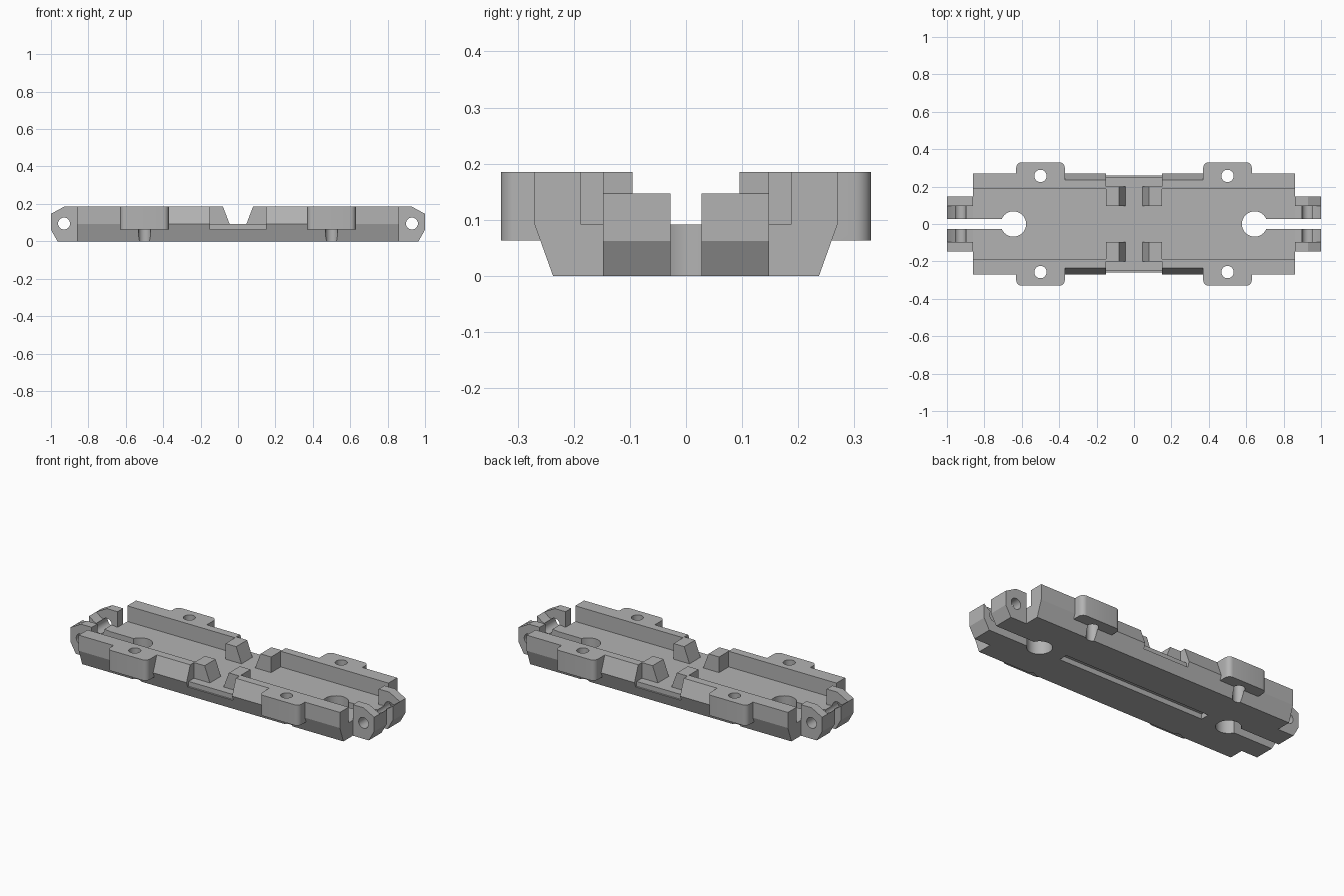
import bpy, bmesh, math

if "Cube" in bpy.data.objects:
    bpy.data.objects.remove(bpy.data.objects["Cube"])

grey = bpy.data.materials.new("plain grey")
grey.use_nodes = True
COLOUR = (0.45, 0.45, 0.45, 1)
grey.diffuse_color = COLOUR
grey.node_tree.nodes["Principled BSDF"].inputs["Base Color"].default_value = COLOUR

SIDES = [(sx, sy) for sx in (1, -1) for sy in (1, -1)]
FLOOR, TOP, EAR_Z = 0.092, 0.185, 0.063


def prism(name, outline, axis, lo, hi, sx=1, sy=1):
    """Extrude a 2D outline along an axis; sx and sy mirror the result."""
    place = {"x": lambda a, b, c: (c, a, b),
             "y": lambda a, b, c: (a, c, b),
             "z": lambda a, b, c: (a, b, c)}[axis]
    bm = bmesh.new()
    rings = []
    for c in (lo, hi):
        points = [place(a, b, c) for a, b in outline]
        rings.append([bm.verts.new((x * sx, y * sy, z)) for x, y, z in points])
    for ring in rings:
        bm.faces.new(ring)
    n = len(outline)
    for i in range(n):
        j = (i + 1) % n
        bm.faces.new((rings[0][i], rings[0][j], rings[1][j], rings[1][i]))
    bmesh.ops.recalc_face_normals(bm, faces=bm.faces)
    mesh = bpy.data.meshes.new(name)
    bm.to_mesh(mesh)
    bm.free()
    mesh.materials.append(grey)
    obj = bpy.data.objects.new(name, mesh)
    bpy.context.collection.objects.link(obj)
    return obj


def rect(a0, a1, b0, b1):
    return [(a0, b0), (a1, b0), (a1, b1), (a0, b1)]


def circle(a, b, r, n=32):
    return [(a + r * math.cos(math.tau * i / n), b + r * math.sin(math.tau * i / n))
            for i in range(n)]


def arc(a, b, r, start, end, n=6):
    return [(a + r * math.cos(math.radians(start + (end - start) * i / n)),
             b + r * math.sin(math.radians(start + (end - start) * i / n)))
            for i in range(n + 1)]


def combine(obj, others, operation):
    """Apply booleans to obj and remove the helper objects."""
    for other in others:
        other.hide_render = True
        mod = obj.modifiers.new("shape", "BOOLEAN")
        mod.operation, mod.solver, mod.object = operation, "EXACT", other
    bpy.ops.object.select_all(action="DESELECT")
    bpy.context.view_layer.objects.active = obj
    obj.select_set(True)
    for mod in list(obj.modifiers):
        bpy.ops.object.modifier_apply(modifier=mod.name)
    for other in others:
        bpy.data.objects.remove(other)


def soften(obj):
    bpy.ops.object.select_all(action="DESELECT")
    bpy.context.view_layer.objects.active = obj
    obj.select_set(True)
    bpy.ops.object.shade_smooth_by_angle(angle=math.radians(25))


def ear_hole(sx, sy):
    return prism("ear_hole", circle(0.5, 0.257, 0.033), "z", -0.1, 0.3, sx, sy)


# Floor tray with flared sides
tray = prism("floor_tray", [(-0.237, 0), (0.237, 0), (0.27, FLOOR), (-0.27, FLOOR)],
             "x", -0.86, 0.86)
cuts = [prism("belly_groove", rect(-0.485, 0.485, -0.027, 0.027), "z", -0.1, 0.03)]
for sx in (1, -1):
    cuts.append(prism("pivot_hole", circle(0.645, 0, 0.068), "z", -0.1, 0.3, sx))
    cuts.append(prism("end_slot", rect(0.65, 1.1, -0.028, 0.028), "z", -0.1, 0.3, sx))
    cuts.append(prism("side_notch", rect(0.25, 0.4, EAR_Z, 0.3), "x", -0.15, 0.15, 1, sx))
cuts += [ear_hole(sx, sy) for sx, sy in SIDES]
combine(tray, cuts, "DIFFERENCE")
soften(tray)

for sx, sy in SIDES:
    # Side rail with its rounded, drilled ear
    rail = prism("side_rail", rect(0.187, 0.27, FLOOR, TOP), "x", 0.37, 0.86, sx, sy)
    r = 0.03
    outline = ([(0.37, 0.23)] + [(0.63, 0.23)] + arc(0.63 - r, 0.33 - r, r, 0, 90)
               + arc(0.37 + r, 0.33 - r, r, 90, 180))
    ear = prism("ear", outline, "z", EAR_Z, TOP, sx, sy)
    combine(rail, [ear], "UNION")
    combine(rail, [ear_hole(sx, sy)], "DIFFERENCE")
    soften(rail)

    # Middle rail with an outer face leaning inwards
    prism("middle_rail", [(0.187, FLOOR), (0.27, FLOOR), (0.235, TOP), (0.187, TOP)],
          "x", 0.15, 0.37, sx, sy)

    # Upright clip with a sloping inner face
    prism("clip_post", [(0.045, FLOOR), (0.15, FLOOR), (0.15, TOP), (0.08, TOP)],
          "y", 0.097, 0.2, sx, sy)

    # Hinge lug: tall outer cheek and lower scooped inner cheek
    nose = [(1.0, 0.147), (1.0, 0.062), (0.965, 0), (0.86, 0)]
    cheek = prism("hinge_cheek", [(0.86, TOP), (0.93, TOP)] + nose, "y", 0.095, 0.148, sx, sy)
    scoop = [(0.86, FLOOR), (0.9, 0.097), (0.94, 0.109), (0.97, 0.124)]
    inner = prism("hinge_inner_cheek", scoop + nose, "y", 0.028, 0.095, sx, sy)
    for lug in (cheek, inner):
        pin = prism("pin_hole", circle(0.93, 0.095, 0.032), "y", -0.1, 0.3, sx, sy)
        combine(lug, [pin], "DIFFERENCE")
        soften(lug)
